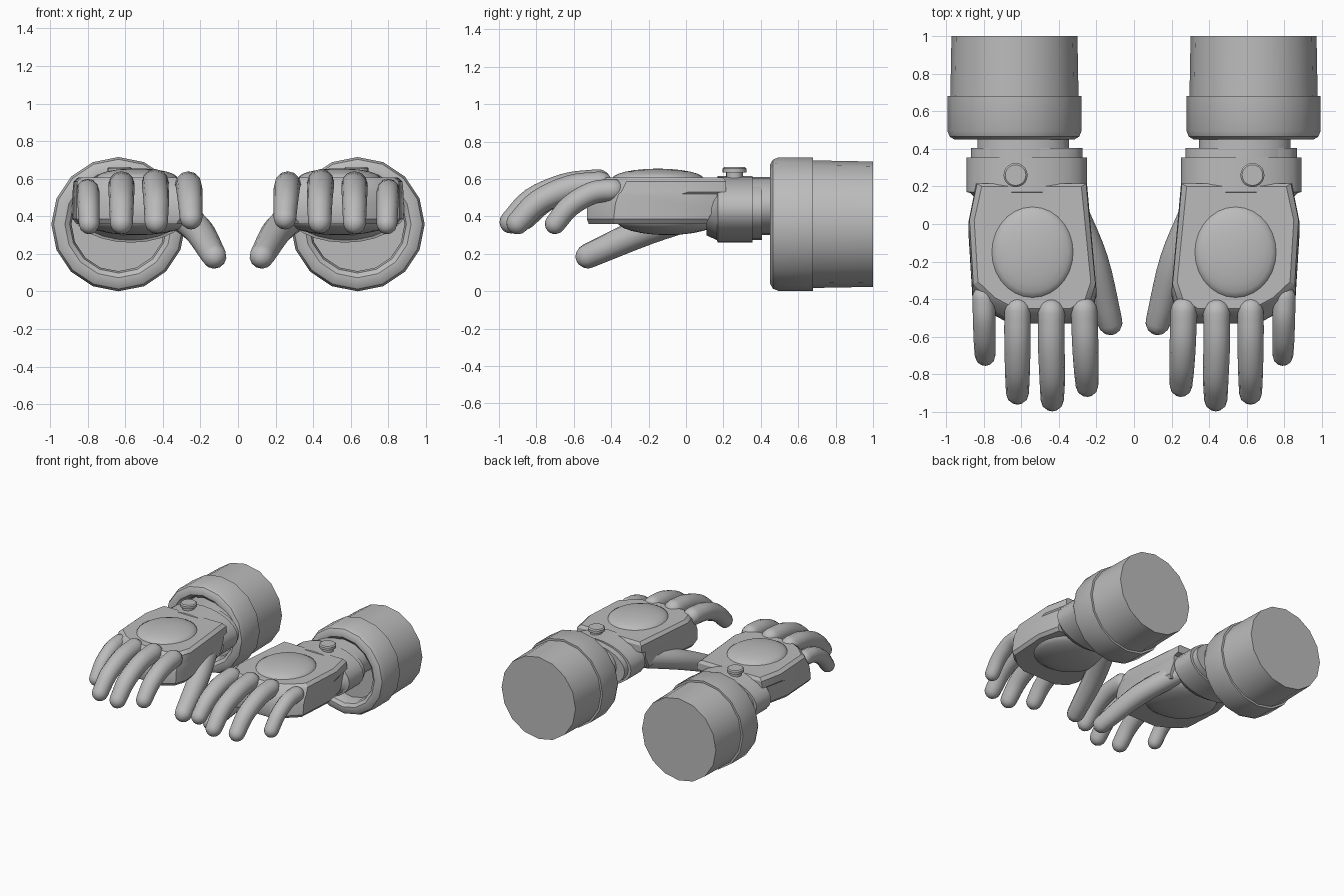
import bpy, bmesh, math
from mathutils import Vector

if "Cube" in bpy.data.objects:
    bpy.data.objects.remove(bpy.data.objects["Cube"])

grey = bpy.data.materials.new("plain_grey")
grey.diffuse_color = (0.5, 0.5, 0.5, 1)
grey.use_nodes = True
grey.node_tree.nodes["Principled BSDF"].inputs["Base Color"].default_value = grey.diffuse_color


def finish(name, rings, angle=35):
    """Loft closed rings, cap the ends, shade and mirror to the other hand."""
    bm = bmesh.new()
    loops = [[bm.verts.new(p) for p in ring] for ring in rings]
    n = len(loops[0])
    for a, b in zip(loops, loops[1:]):
        for i in range(n):
            j = (i + 1) % n
            bm.faces.new((a[i], a[j], b[j], b[i]))
    bm.faces.new(loops[0][::-1])
    bm.faces.new(loops[-1])
    bmesh.ops.recalc_face_normals(bm, faces=bm.faces)
    mesh = bpy.data.meshes.new(name)
    bm.to_mesh(mesh)
    bm.free()
    mesh.materials.append(grey)
    ob = bpy.data.objects.new(name, mesh)
    bpy.context.collection.objects.link(ob)
    bpy.ops.object.select_all(action='DESELECT')
    ob.select_set(True)
    bpy.context.view_layer.objects.active = ob
    bpy.ops.object.shade_smooth_by_angle(angle=math.radians(angle))
    ob.modifiers.new("other_hand", 'MIRROR').use_mirror_merge = False
    return ob


def ring_y(cx, cz, rx, rz, y, n):
    return [(cx + rx * math.sin(math.tau * i / n), y,
             cz + rz * math.cos(math.tau * i / n)) for i in range(n)]


def ring_z(cx, cy, rx, ry, z, n):
    return [(cx + rx * math.cos(math.tau * i / n),
             cy + ry * math.sin(math.tau * i / n), z) for i in range(n)]


def digit(name, points, n=12, steps=4):
    """Round-ended tube through (x, y, z, radius) points."""
    pts = [Vector(p) for p in points]
    ext = [2 * pts[0] - pts[1]] + pts + [2 * pts[-1] - pts[-2]]
    path = []
    for k in range(1, len(ext) - 2):
        a, b, c, d = ext[k - 1:k + 3]
        for s in range(steps):
            t = s / steps
            path.append(0.5 * (2 * b + (c - a) * t + (2 * a - 5 * b + 4 * c - d) * t * t
                               + (3 * b - a - 3 * c + d) * t ** 3))
    path.append(pts[-1])
    rings = []

    def add(centre, tangent, r):
        side = tangent.cross(Vector((0, 0, 1))).normalized()
        up = side.cross(tangent).normalized()
        rings.append([centre + r * (side * math.cos(math.tau * i / n)
                                    + up * math.sin(math.tau * i / n)) for i in range(n)])

    caps = [math.radians(a) for a in (22, 45, 67, 84)]
    for k, p in enumerate(path):
        t = (path[min(k + 1, len(path) - 1)] - path[max(k - 1, 0)]).to_3d().normalized()
        c, r = p.to_3d(), p.w
        if k == 0:
            for a in reversed(caps):
                add(c - t * r * math.sin(a), t, r * math.cos(a))
        add(c, t, r)
        if k == len(path) - 1:
            for a in caps:
                add(c + t * r * math.sin(a), t, r * math.cos(a))
    finish(name, rings, 50)


# Sleeve with a rolled, hollow cuff
sleeve = [(0.335, 1.0), (0.341, 0.68), (0.357, 0.68), (0.357, 0.495), (0.345, 0.465),
          (0.32, 0.45), (0.285, 0.45), (0.26, 0.468), (0.25, 0.50), (0.25, 0.57)]
finish("sleeve", [ring_y(0.636, 0.358, r, r, y, 16) for r, y in sleeve])

# Wrist and stepped wrist band
finish("wrist", [ring_y(0.59, 0.455, 0.243, 0.155, y, 24) for y in (0.3, 0.6)])
band = [(0.25, 0.14, 0.11), (0.30, 0.165, 0.165), (0.32, 0.178, 0.17), (0.32, 0.178, 0.355),
        (0.297, 0.165, 0.355), (0.297, 0.165, 0.405)]
finish("wrist_band", [ring_y(0.57, 0.438, rx, rz, y, 24) for rx, rz, y in band])

# Button on the band
button = [(0.045, 0.58), (0.045, 0.635), (0.064, 0.635), (0.064, 0.655), (0.055, 0.663)]
finish("button", [ring_z(0.63, 0.26, r, r, z, 20) for r, z in button])

# Palm block: outline as (x, fraction from back to front)
outline = [(0.84, 0), (0.88, 0.28), (0.86, 0.78), (0.77, 0.91), (0.66, 1),
           (0.31, 1), (0.23, 0.92), (0.20, 0.78), (0.25, 0)]
layers = [(0.36, -0.52, 0.11, 0.02), (0.385, -0.53, 0.12, 0), (0.47, -0.53, 0.165, 0),
          (0.52, -0.51, 0.17, 0), (0.53, -0.505, 0.215, 0), (0.585, -0.47, 0.215, 0.005),
          (0.607, -0.45, 0.20, 0.03)]
finish("palm", [[(x + (inset if x < 0.54 else -inset), back + (front - back) * v, z)
                 for x, v in outline] for z, front, back, inset in layers], 25)


# Domes on the back of the hand and under the palm
def dome(name, cx, cy, rx, ry, base, height):
    angles = [math.radians(a) for a in (0, 15, 30, 45, 60, 75, 87)]
    finish(name, [ring_z(cx, cy, rx * math.cos(a), ry * math.cos(a),
                         base + height * math.sin(a), 28) for a in angles], 60)


dome("back_pad", 0.54, -0.15, 0.22, 0.245, 0.60, 0.055)
dome("palm_pad", 0.54, -0.10, 0.28, 0.27, 0.375, -0.075)

# Fingers and thumb
digit("index_finger", [(0.265, -0.46, 0.57, 0.070), (0.26, -0.62, 0.55, 0.070),
                       (0.255, -0.76, 0.485, 0.066), (0.25, -0.86, 0.39, 0.060)])
digit("middle_finger", [(0.44, -0.47, 0.58, 0.072), (0.44, -0.64, 0.56, 0.071),
                        (0.435, -0.82, 0.485, 0.068), (0.435, -0.935, 0.37, 0.062)])
digit("ring_finger", [(0.62, -0.46, 0.57, 0.070), (0.62, -0.62, 0.55, 0.070),
                      (0.62, -0.79, 0.475, 0.066), (0.62, -0.90, 0.365, 0.061)])
digit("little_finger", [(0.80, -0.39, 0.54, 0.060), (0.797, -0.50, 0.525, 0.060),
                        (0.795, -0.62, 0.455, 0.058), (0.792, -0.70, 0.36, 0.055)])
digit("thumb", [(0.33, 0.08, 0.42, 0.080), (0.215, -0.20, 0.33, 0.080),
                (0.127, -0.525, 0.187, 0.066)])
